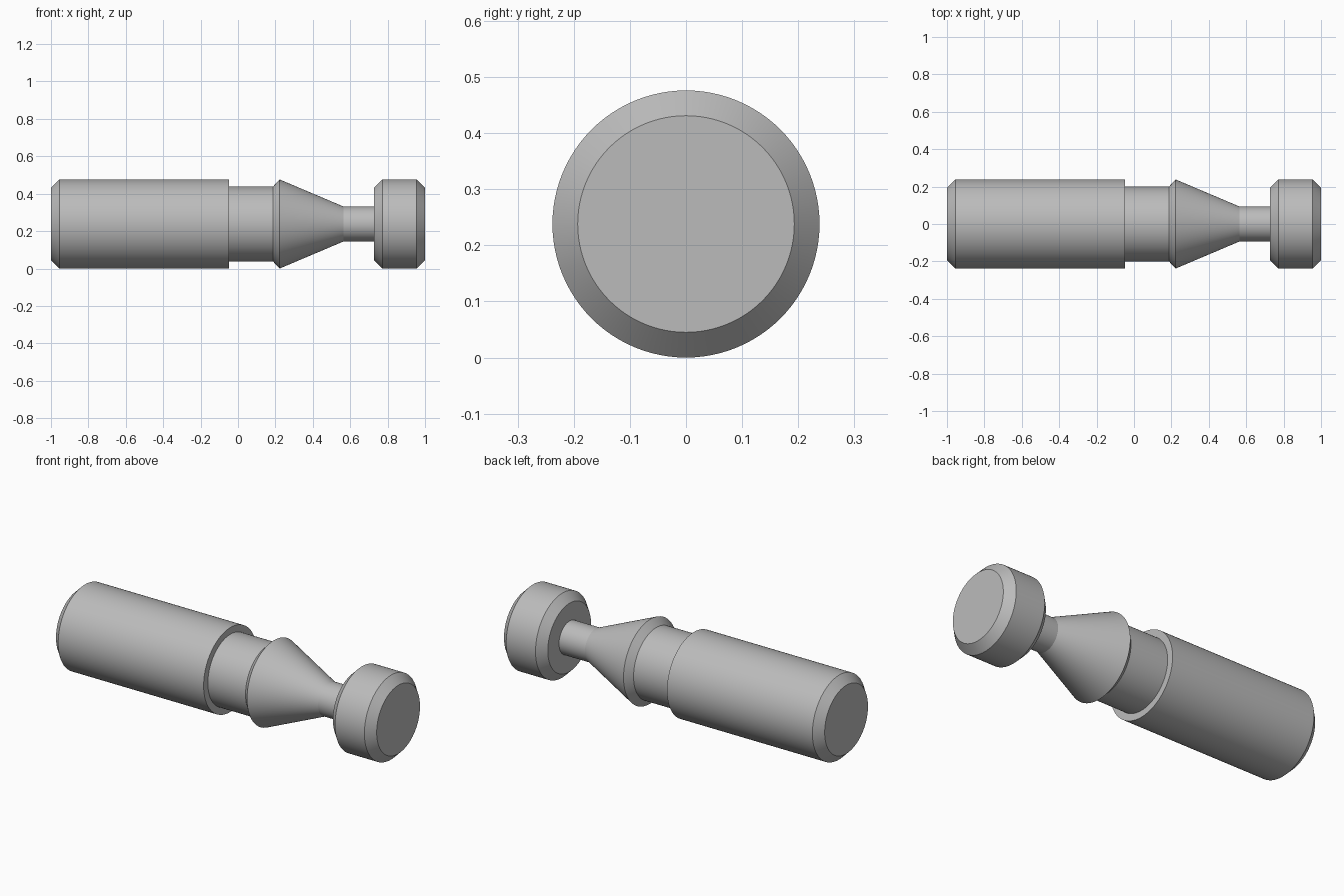
import bpy
import bmesh
import math
from mathutils import Matrix, Vector

if "Cube" in bpy.data.objects:
    bpy.data.objects.remove(bpy.data.objects["Cube"], do_unlink=True)

# Main dimensions
R_BODY, R_COLLAR, R_NECK, R_END = 0.238, 0.2, 0.093, 0.193
SEGMENTS = 96

steel = bpy.data.materials.new("grey_steel")
steel.use_nodes = True
grey = (0.5, 0.5, 0.5, 1)
steel.diffuse_color = grey
steel.node_tree.nodes["Principled BSDF"].inputs["Base Color"].default_value = grey


def lathe(name, profile):
    """Revolve (x, radius) points around the X axis and cap both ends."""
    bm = bmesh.new()
    rings = []
    for x, radius in profile:
        rings.append([bm.verts.new((x, radius * math.cos(a), radius * math.sin(a)))
                      for a in (math.tau * i / SEGMENTS for i in range(SEGMENTS))])
    for r0, r1 in zip(rings, rings[1:]):
        for i in range(SEGMENTS):
            j = (i + 1) % SEGMENTS
            bm.faces.new((r0[i], r0[j], r1[j], r1[i]))
    bm.faces.new(rings[0])
    bm.faces.new(rings[-1])
    bmesh.ops.recalc_face_normals(bm, faces=bm.faces)
    bm.transform(Matrix.Translation(Vector((0, 0, R_BODY))))
    mesh = bpy.data.meshes.new(name)
    bm.to_mesh(mesh)
    bm.free()
    mesh.materials.append(steel)
    obj = bpy.data.objects.new(name, mesh)
    bpy.context.collection.objects.link(obj)
    bpy.ops.object.select_all(action="DESELECT")
    obj.select_set(True)
    bpy.context.view_layer.objects.active = obj
    bpy.ops.object.shade_smooth_by_angle(angle=math.radians(18))
    return obj


# Profile sections, from the shank to the knob
shank = [(-1, R_END), (-0.955, R_BODY), (-0.048, R_BODY)]
collar = [(-0.048, R_COLLAR), (0.187, R_COLLAR)]
cone = [(0.223, R_BODY), (0.565, R_NECK)]
neck = [(0.727, R_NECK)]
knob = [(0.727, R_END), (0.772, R_BODY), (0.955, R_BODY), (1, R_END)]

lathe("turned_pin", shank + collar + cone + neck + knob)
